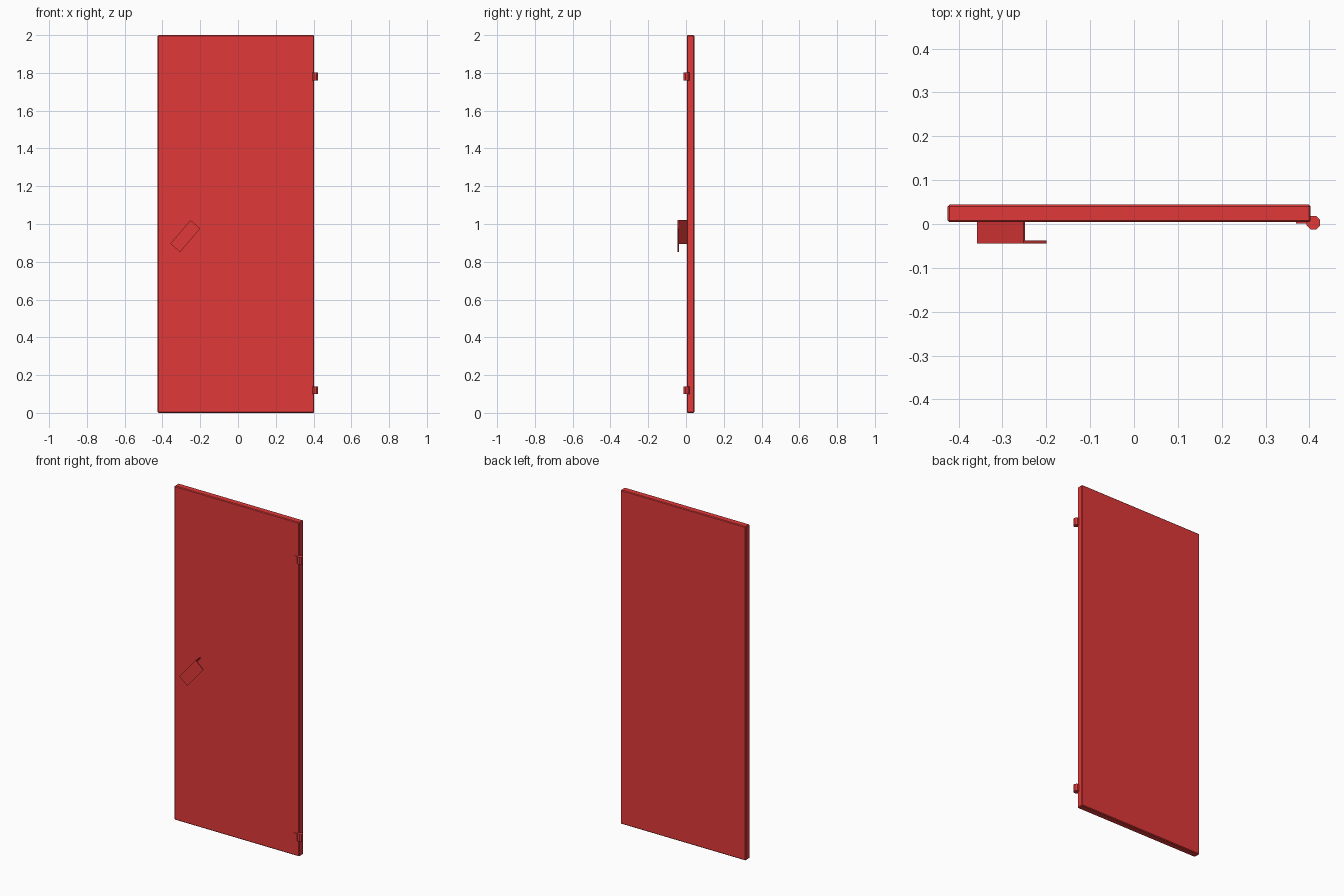
import bpy, math
from mathutils import Matrix, Vector

if "Cube" in bpy.data.objects:
    bpy.data.objects.remove(bpy.data.objects["Cube"])

red = bpy.data.materials.new("red_paint")
red.diffuse_color = (0.75, 0.04, 0.04, 1)
red.use_nodes = True
red.node_tree.nodes["Principled BSDF"].inputs["Base Color"].default_value = red.diffuse_color


def box(name, lo, hi, matrix=Matrix(), bevel=0):
    """Box between two corners, optionally placed by a matrix and bevelled."""
    bpy.ops.mesh.primitive_cube_add(size=1)
    ob = bpy.context.object
    ob.name = name
    lo, hi = Vector(lo), Vector(hi)
    ob.data.transform(matrix @ Matrix.Translation((lo + hi) / 2)
                      @ Matrix.Diagonal((*(hi - lo), 1)))
    ob.data.materials.append(red)
    if bevel:
        mod = ob.modifiers.new("bevel", "BEVEL")
        mod.width = bevel
        mod.segments = 1
    return ob


# Door panel with slightly chamfered edges
box("door_panel", (-0.425, 0.004, 0), (0.403, 0.044, 2), bevel=0.004)

# Tilted pull handle: front plate plus a web joining its upper left edge to the door
length, width = 0.164, 0.068
tilt = (Matrix.Translation((-0.279, 0, 0.936))
        @ Matrix.Rotation(-math.radians(49.5), 4, "Y"))
box("handle_plate", (-length / 2, -0.044, -width / 2),
    (length / 2, -0.038, width / 2), tilt)
box("handle_web", (-length / 2, -0.041, width / 2 - 0.004),
    (length / 2, 0.005, width / 2), tilt)

# Hinges: octagonal knuckle and a small leaf on the door front
for label, z in (("lower", 0.12), ("upper", 1.78)):
    bpy.ops.mesh.primitive_cylinder_add(
        vertices=8, radius=0.0168, depth=0.042, location=(0.409, 0.003, z),
        rotation=(0, 0, math.pi / 8))
    knuckle = bpy.context.object
    knuckle.name = label + "_hinge_knuckle"
    knuckle.data.materials.append(red)
    box(label + "_hinge_leaf", (0.369, 0.001, z - 0.016), (0.403, 0.006, z + 0.016))
